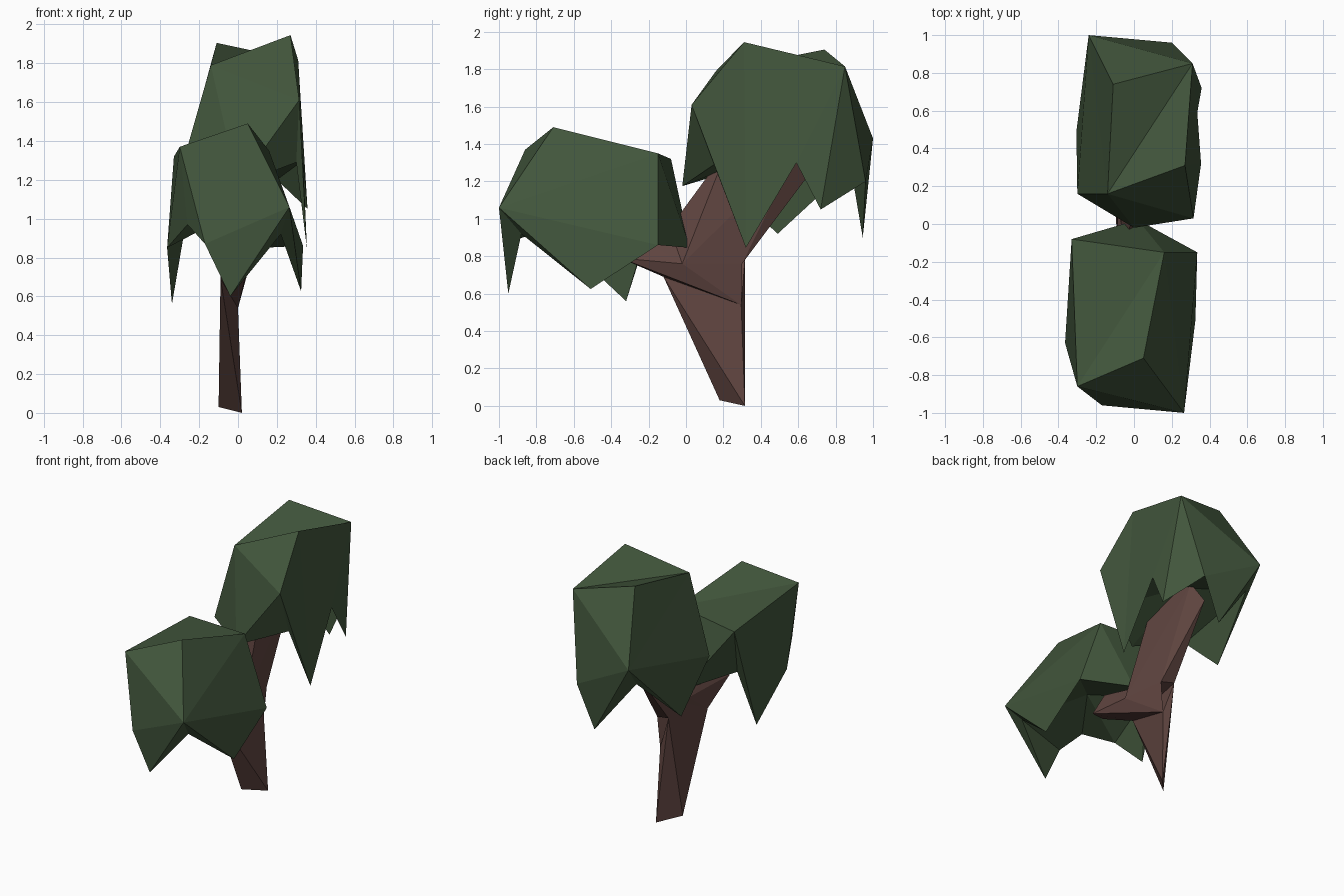
import bpy, bmesh

if "Cube" in bpy.data.objects:
    bpy.data.objects.remove(bpy.data.objects["Cube"])


def material(name, rgb):
    m = bpy.data.materials.new(name)
    m.diffuse_color = (*rgb, 1)
    m.use_nodes = True
    m.node_tree.nodes["Principled BSDF"].inputs["Base Color"].default_value = m.diffuse_color
    return m


LEAF = material("leaf_green", (0.054, 0.093, 0.045))
BARK = material("bark_brown", (0.118, 0.060, 0.052))


def finish(name, bm, mat):
    bmesh.ops.recalc_face_normals(bm, faces=bm.faces[:])
    me = bpy.data.meshes.new(name)
    bm.to_mesh(me)
    bm.free()
    me.materials.append(mat)
    bpy.context.collection.objects.link(bpy.data.objects.new(name, me))


def canopy(name, pts, faces, rim):
    """Faceted crown with hanging tips, closed by a ceiling fanned to point O."""
    bm = bmesh.new()
    v = {k: bm.verts.new(p) for k, p in pts.items()}
    under = [a + b + "O" for a, b in zip(rim, rim[1:] + rim[0])]
    for tri in faces.split() + under:
        bm.faces.new([v[c] for c in tri])
    finish(name, bm, LEAF)


# Outer faces that both crowns share, then the inner sides of two hanging tips
SHARED = ("ABD AEB EFB EIF EPI EGP ADE DHE EHG BFL BLC CLR CRK "
          "HGP PIF ")

# Low crown over the front branch
canopy("front_canopy", {
    "A": (.05, -.71, 1.49), "B": (.16, -.15, 1.35), "C": (-.33, -.08, 1.32),
    "D": (-.30, -.86, 1.37), "E": (.265, -1.0, 1.06), "F": (.335, -.15, .86),
    "G": (-.04, -.95, .60), "H": (-.17, -.96, .87), "I": (.325, -.51, .625),
    "J": (-.365, -.63, .85), "K": (-.34, -.32, .56), "L": (.02, .022, .845),
    "P": (.22, -.88, .92), "Q": (-.26, -.84, .97), "R": (-.27, -.20, .97),
    "O": (-.02, -.5, 1.03)},
    SHARED + "BCD CKJ CJD DJQ DQH JKR", "PFLRJQH")

# High crown over the back branch, with one extra peak S
canopy("back_canopy", {
    "A": (-.11, .74, 1.905), "B": (-.14, .16, 1.79), "C": (.315, .03, 1.61),
    "S": (.27, .31, 1.945), "D": (.31, .85, 1.815), "E": (-.24, 1.0, 1.43),
    "F": (-.30, .16, 1.23), "G": (.07, .945, .90), "H": (.20, .96, 1.2),
    "I": (-.305, .49, .92), "J": (.358, .72, 1.05), "K": (.355, .32, .845),
    "L": (0, -.02, 1.175), "P": (-.22, .88, 1.28), "Q": (.335, .59, 1.30),
    "R": (.30, .15, 1.29), "O": (.02, .5, 1.38)},
    SHARED + "BSD BCS SCK SKQ SQD DQJ DJH RKQ QJH", "PFLRQH")


def limb(name, pts):
    """Angular piece of wood: the hull of a few corner points."""
    bm = bmesh.new()
    for p in pts:
        bm.verts.new(p)
    res = bmesh.ops.convex_hull(bm, input=bm.verts[:])
    junk = [g for g in res["geom_interior"] if isinstance(g, bmesh.types.BMVert)]
    bmesh.ops.delete(bm, geom=junk, context="VERTS")
    finish(name, bm, BARK)


# Corners of the fork where the wood pieces meet
fork_front, fork_right, fork_back = (-.09, -.12, .69), (0, .295, .54), (-.08, .315, .78)
crotch, saddle, elbow = (.06, -.02, .76), (-.05, -.14, .88), (.02, .30, .76)

limb("trunk", [(-.10, .18, .03), (.02, .315, 0), fork_front, fork_right, fork_back])
limb("front_branch", [fork_front, fork_right, crotch, saddle, elbow, (-.09, .1, .85),
                      (-.07, -.40, .82), (.06, -.35, .79), (0, -.30, .93)])
limb("back_branch", [fork_front, fork_back, elbow, crotch, saddle,
                     (.03, .22, 1.37), (.02, .60, 1.37), (-.05, .66, 1.24)])
